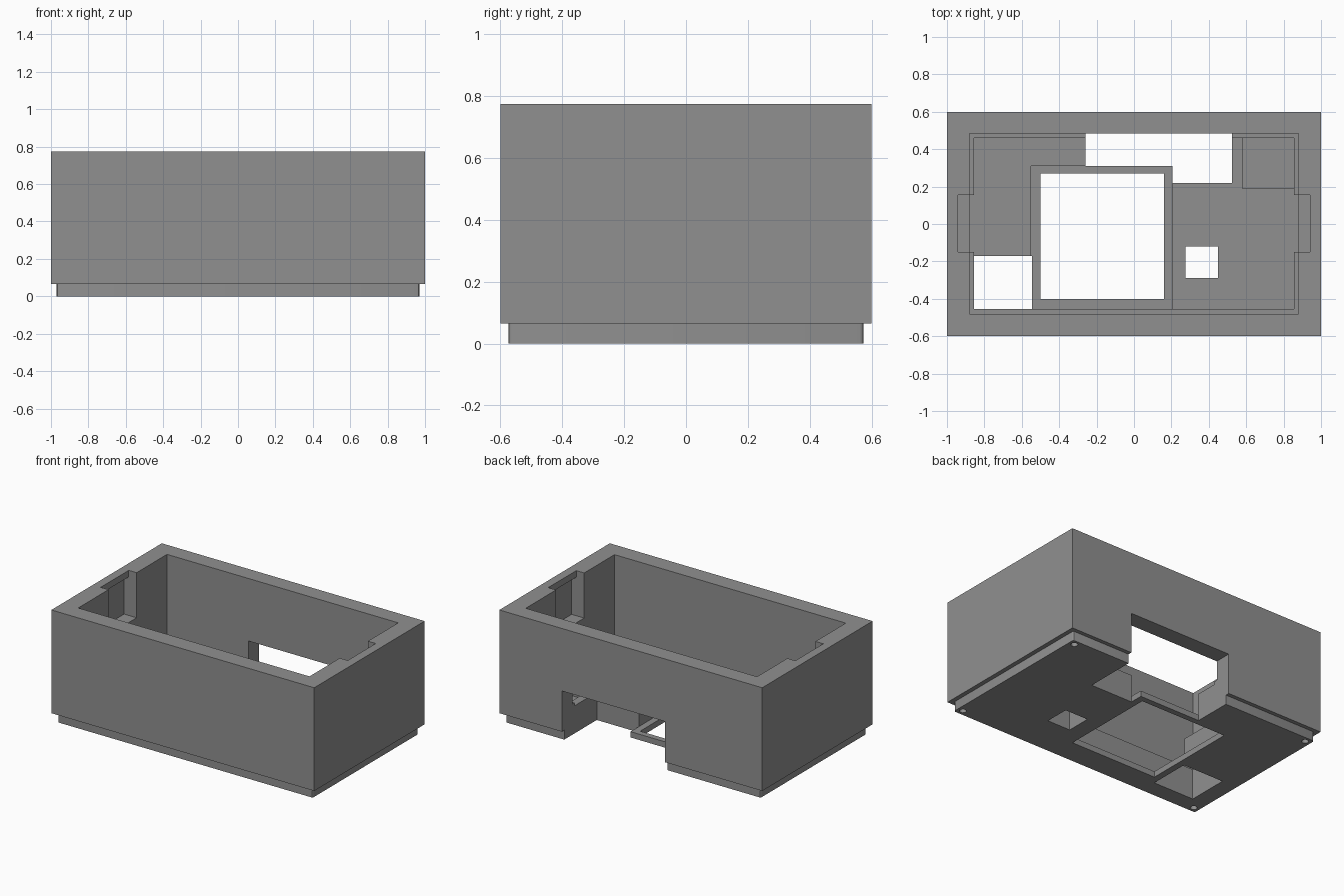
import bpy, bmesh

if "Cube" in bpy.data.objects:
    bpy.data.objects.remove(bpy.data.objects["Cube"])

grey = bpy.data.materials.new("mid grey")
grey.diffuse_color = (0.28, 0.28, 0.28, 1)
grey.use_nodes = True
grey.node_tree.nodes["Principled BSDF"].inputs["Base Color"].default_value = grey.diffuse_color


def finish(name, bm):
    mesh = bpy.data.meshes.new(name)
    bm.to_mesh(mesh)
    bm.free()
    mesh.materials.append(grey)
    obj = bpy.data.objects.new(name, mesh)
    bpy.context.collection.objects.link(obj)
    return obj


def box(name, x0, x1, y0, y1, z0, z1, corner=0):
    bm = bmesh.new()
    bmesh.ops.create_cube(bm, size=1)
    for v in bm.verts:
        v.co = ((x0 + x1) / 2 + v.co.x * (x1 - x0),
                (y0 + y1) / 2 + v.co.y * (y1 - y0),
                (z0 + z1) / 2 + v.co.z * (z1 - z0))
    if corner:
        upright = [e for e in bm.edges if abs(e.verts[0].co.z - e.verts[1].co.z) > 0.01]
        bmesh.ops.bevel(bm, geom=upright, offset=corner, segments=3, profile=0.5, affect='EDGES')
    return finish(name, bm)


def rod(name, x, y, r, z0, z1):
    bm = bmesh.new()
    bmesh.ops.create_cone(bm, cap_ends=True, segments=20, radius1=r, radius2=r, depth=z1 - z0)
    bmesh.ops.translate(bm, vec=(x, y, (z0 + z1) / 2), verts=bm.verts)
    return finish(name, bm)


def combine(target, tool, operation='DIFFERENCE'):
    mod = target.modifiers.new("combine", 'BOOLEAN')
    mod.object, mod.operation, mod.solver = tool, operation, 'EXACT'
    bpy.context.view_layer.objects.active = target
    bpy.ops.object.modifier_apply(modifier=mod.name)
    bpy.data.objects.remove(tool)


# outer body with a slightly inset base plug
case = box("case", -1, 1, -0.6, 0.6, 0.065, 0.775)
combine(case, box("base_plug", -0.97, 0.97, -0.573, 0.573, 0, 0.1, 0.012), 'UNION')

FLOOR, LEDGE = 0.19, 0.21
cuts = [
    # main cavity, and the floor just inside its narrow ledge
    (-0.88, 0.88, -0.48, 0.485, LEDGE, 0.9),
    (-0.855, 0.855, -0.455, 0.46, FLOOR, 0.5),
    # gap in the ledge below the clip slots
    (-0.88, 0.88, -0.15, 0.155, FLOOR, 0.5),
    # large window pocket and its opening
    (-0.55, 0.205, -0.455, 0.31, 0.04, 0.5),
    (-0.5, 0.16, -0.4, 0.27, -0.1, 0.5),
    # corner port, small port and corner pocket
    (-0.855, -0.545, -0.455, -0.17, -0.1, 0.5),
    (0.275, 0.45, -0.29, -0.12, -0.1, 0.5),
    (0.58, 0.855, 0.19, 0.46, 0.1, 0.5),
    # rear opening, stepped around the window pocket
    (-0.26, 0.525, 0.31, 0.7, -0.1, 0.345),
    (0.205, 0.525, 0.22, 0.4, -0.1, 0.345),
]
# clip slots in the end walls, undercut below the rim
for s in (-1, 1):
    for depth, top in ((0.94, 0.9), (0.975, 0.73)):
        cuts.append((*sorted((s * 0.8, s * depth)), -0.15, 0.155, 0.465, top))
for c in cuts:
    combine(case, box("cutter", *c))

# blind holes under the four corners
for sx in (-1, 1):
    for sy in (-1, 1):
        combine(case, rod("cutter", sx * 0.93, sy * 0.535, 0.022, -0.05, 0.05))

bpy.context.view_layer.objects.active = case
case.select_set(True)
bpy.ops.object.shade_smooth_by_angle()
